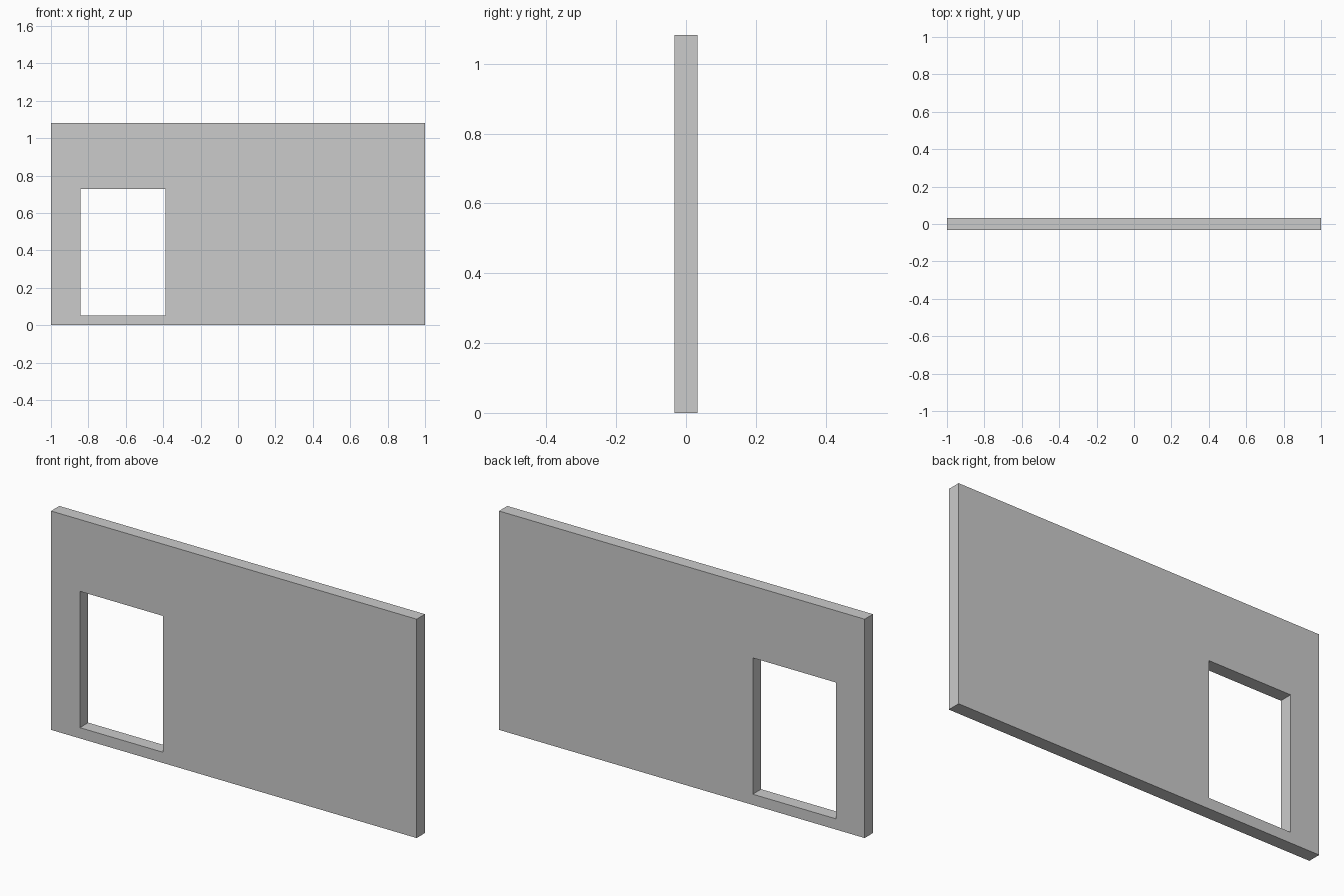
import bpy, bmesh

if "Cube" in bpy.data.objects:
    bpy.data.objects.remove(bpy.data.objects["Cube"])

HALF_DEPTH = 0.0325


def rectangle(bm, x0, x1, z0, z1, y):
    return [bm.verts.new((x, y, z)) for x, z in ((x0, z0), (x1, z0), (x1, z1), (x0, z1))]


bm = bmesh.new()

# Front face: a ring of four quads between the wall outline and the doorway
outer = rectangle(bm, -1, 1, 0, 1.082, -HALF_DEPTH)
inner = rectangle(bm, -0.842, -0.388, 0.053, 0.727, -HALF_DEPTH)
ring = []
for i in range(4):
    j = (i + 1) % 4
    ring.append(bm.faces.new((outer[i], outer[j], inner[j], inner[i])))

# Thickness: keep the front ring and extrude a copy to the back
result = bmesh.ops.extrude_face_region(bm, geom=ring, use_keep_orig=True)
back = [v for v in result["geom"] if isinstance(v, bmesh.types.BMVert)]
bmesh.ops.translate(bm, verts=back, vec=(0, 2 * HALF_DEPTH, 0))
bmesh.ops.recalc_face_normals(bm, faces=bm.faces)

# Wall panel with a rectangular opening
mesh = bpy.data.meshes.new("wall_with_opening")
bm.to_mesh(mesh)
bm.free()
wall = bpy.data.objects.new("wall_with_opening", mesh)
bpy.context.collection.objects.link(wall)
